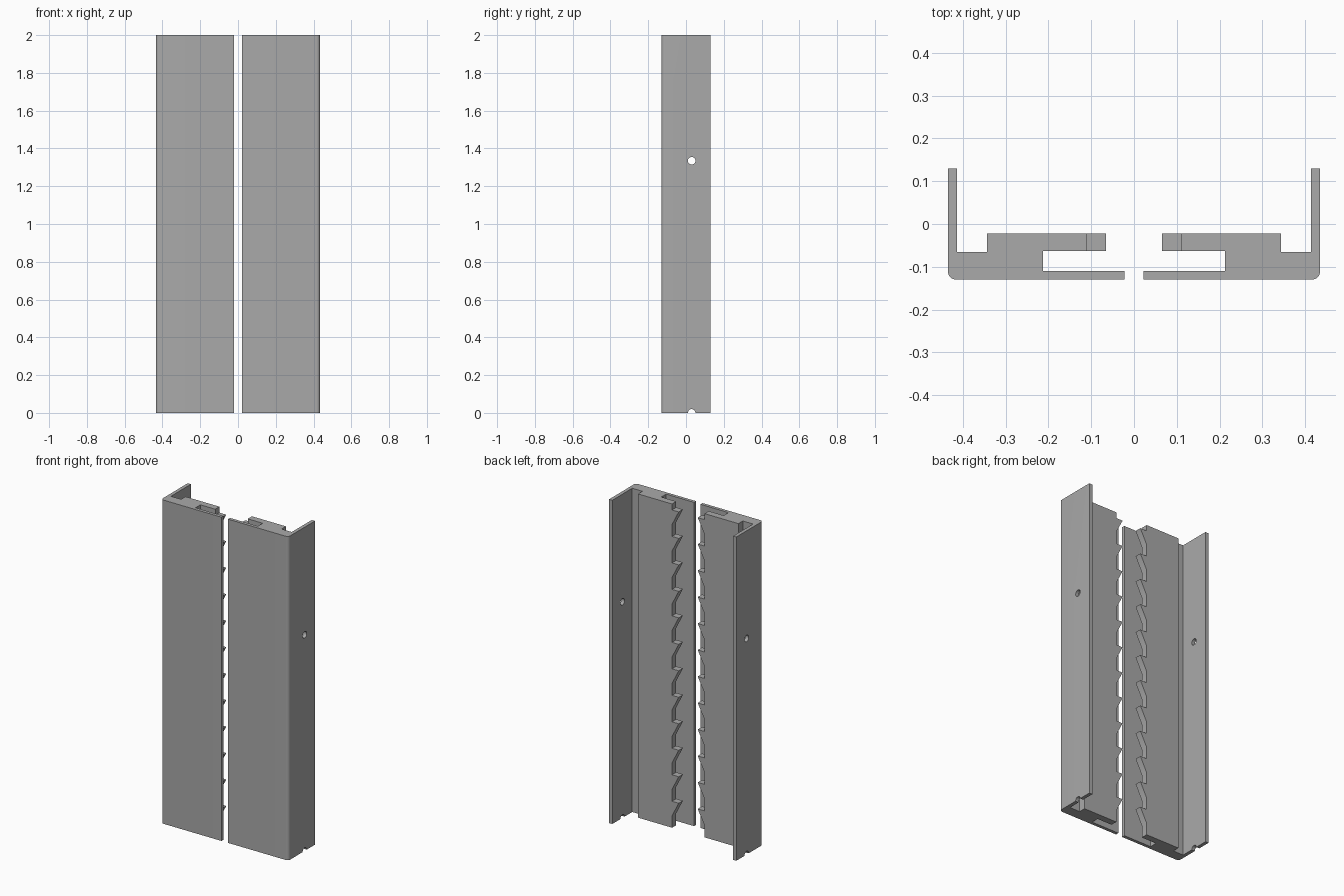
import bpy, bmesh, math
from mathutils import Vector

if "Cube" in bpy.data.objects:
    bpy.data.objects.remove(bpy.data.objects["Cube"])

HEIGHT = 2.0
TIP, ROOT = 0.065, 0.111        # tooth tip and root distances from the middle
PITCH, SLOPE, FIRST = 0.1636, 0.09, 1.963
RADIUS = 0.02                   # rounded outer corner

grey = bpy.data.materials.new("plain_grey")
grey.use_nodes = True
colour = (0.4, 0.4, 0.4, 1)
grey.diffuse_color = colour
grey.node_tree.nodes["Principled BSDF"].inputs["Base Color"].default_value = colour


def extrude(name, points, offset):
    """Solid made by extruding a closed outline along an offset."""
    bm = bmesh.new()
    face = bm.faces.new([bm.verts.new(p) for p in points])
    new = bmesh.ops.extrude_face_region(bm, geom=[face])["geom"]
    bmesh.ops.translate(bm, vec=Vector(offset),
                        verts=[v for v in new if isinstance(v, bmesh.types.BMVert)])
    bmesh.ops.recalc_face_normals(bm, faces=bm.faces[:])
    mesh = bpy.data.meshes.new(name)
    bm.to_mesh(mesh)
    bm.free()
    mesh.materials.append(grey)
    obj = bpy.data.objects.new(name, mesh)
    bpy.context.collection.objects.link(obj)
    return obj


def cut(obj, cutter):
    """Subtract the cutter, then discard it."""
    cutter.hide_render = True
    mod = obj.modifiers.new("cut", 'BOOLEAN')
    mod.operation, mod.solver, mod.object = 'DIFFERENCE', 'EXACT', cutter
    bpy.ops.object.select_all(action='DESELECT')
    bpy.context.view_layer.objects.active = obj
    obj.select_set(True)
    bpy.ops.object.modifier_apply(modifier=mod.name)
    bpy.data.objects.remove(cutter)


def rail(name, side):
    # Cross-section: face plate, rounded corner, side flange, toothed plate
    corner = [(0.435 - RADIUS + RADIUS * math.sin(a), -0.13 + RADIUS - RADIUS * math.cos(a))
              for a in (math.pi / 2 * i / 8 for i in range(9))]
    section = [(0.022, -0.13), *corner, (0.435, 0.13), (0.413, 0.13), (0.413, -0.065),
               (0.343, -0.065), (0.343, -0.022), (TIP, -0.022), (TIP, -0.063),
               (0.213, -0.063), (0.213, -0.11), (0.022, -0.11)]
    body = extrude(name, [(side * x, y, 0) for x, y in section], (0, 0, HEIGHT))

    # Sawtooth edge: flat tops, sloped undersides, straight roots
    edge = [(0, HEIGHT + 0.1), (ROOT, HEIGHT + 0.1)]
    for i in range(12):
        top = FIRST - PITCH * i
        edge += [(ROOT, top), (TIP, top), (ROOT, top - SLOPE)]
    edge += [(ROOT, -0.1), (0, -0.1)]
    # Keep the cutter clear of the tips so it stays a valid solid
    cut(body, extrude("tooth_cutter", [(side * x, -0.08, z) for x, z in edge], (0, 0.08, 0)))

    # Screw hole and half hole at the lower end of the flange
    for z in (1.335, 0):
        ring = [(side * 0.38, 0.03 + 0.02 * math.cos(a), z + 0.02 * math.sin(a))
                for a in (math.tau * i / 24 for i in range(24))]
        cut(body, extrude("hole_cutter", ring, (side * 0.1, 0, 0)))
    bpy.ops.object.shade_smooth_by_angle(angle=math.radians(30))


rail("left_rail", 1)
rail("right_rail", -1)
